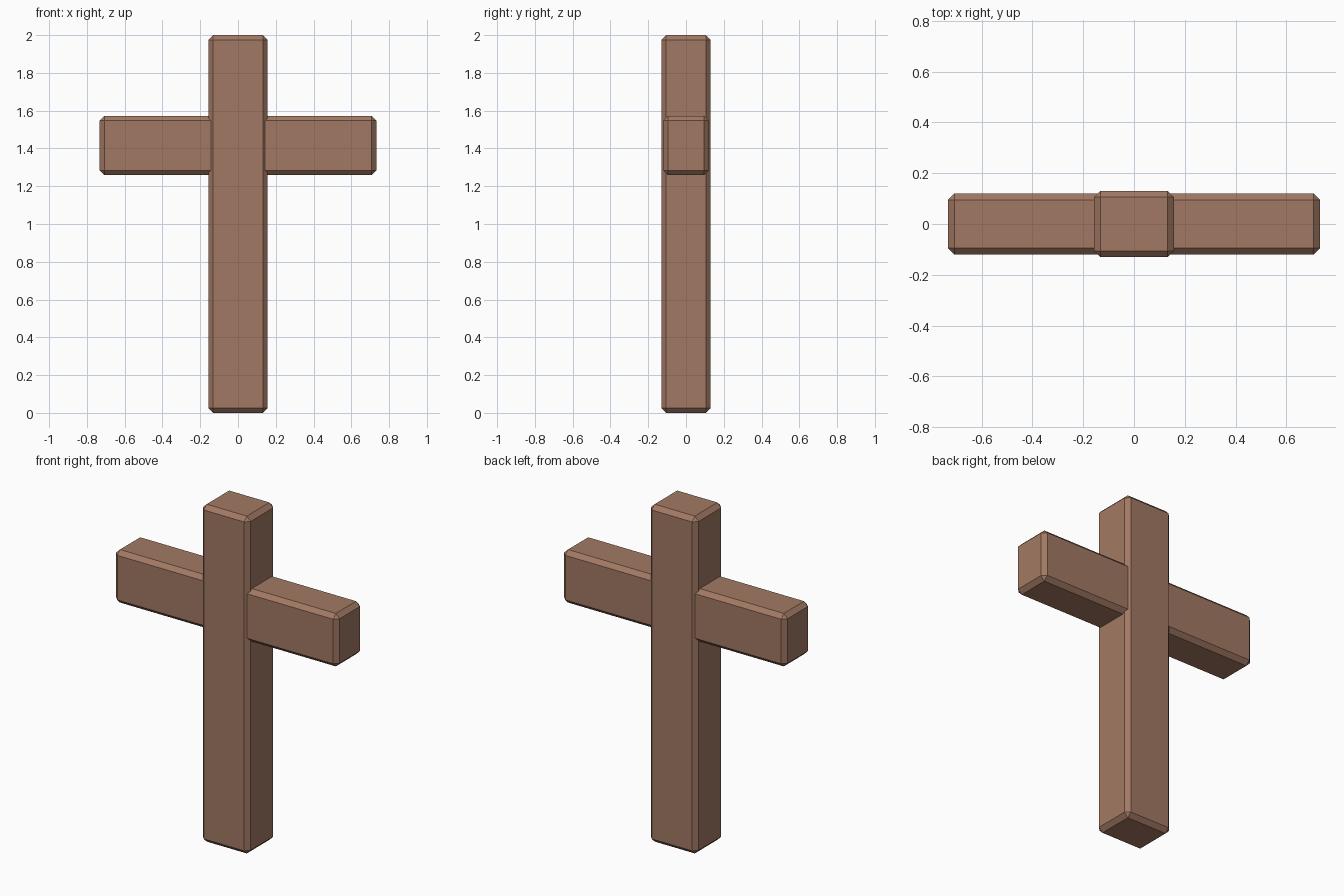
import bpy, bmesh

if "Cube" in bpy.data.objects:
    bpy.data.objects.remove(bpy.data.objects["Cube"])

# Single wood colour
wood = bpy.data.materials.new("brown wood")
wood.diffuse_color = (0.361, 0.191, 0.125, 1.0)
wood.use_nodes = True
wood.node_tree.nodes["Principled BSDF"].inputs["Base Color"].default_value = wood.diffuse_color


def beam(name, size, z, bevel=0.025):
    """Chamfered box centred on x = y = 0 at height z."""
    bm = bmesh.new()
    bmesh.ops.create_cube(bm, size=1.0)
    bmesh.ops.scale(bm, vec=size, verts=bm.verts)
    bmesh.ops.translate(bm, vec=(0, 0, z), verts=bm.verts)
    bmesh.ops.bevel(bm, geom=bm.edges[:], offset=bevel, segments=1,
                    profile=0.5, affect='EDGES')
    mesh = bpy.data.meshes.new(name)
    bm.to_mesh(mesh)
    bm.free()
    mesh.materials.append(wood)
    obj = bpy.data.objects.new(name, mesh)
    bpy.context.collection.objects.link(obj)
    return obj


# Upright post and the crossbar running through it
beam("upright_post", (0.314, 0.262, 2.0), 1.0)
beam("crossbar", (1.466, 0.24, 0.314), 1.416)
